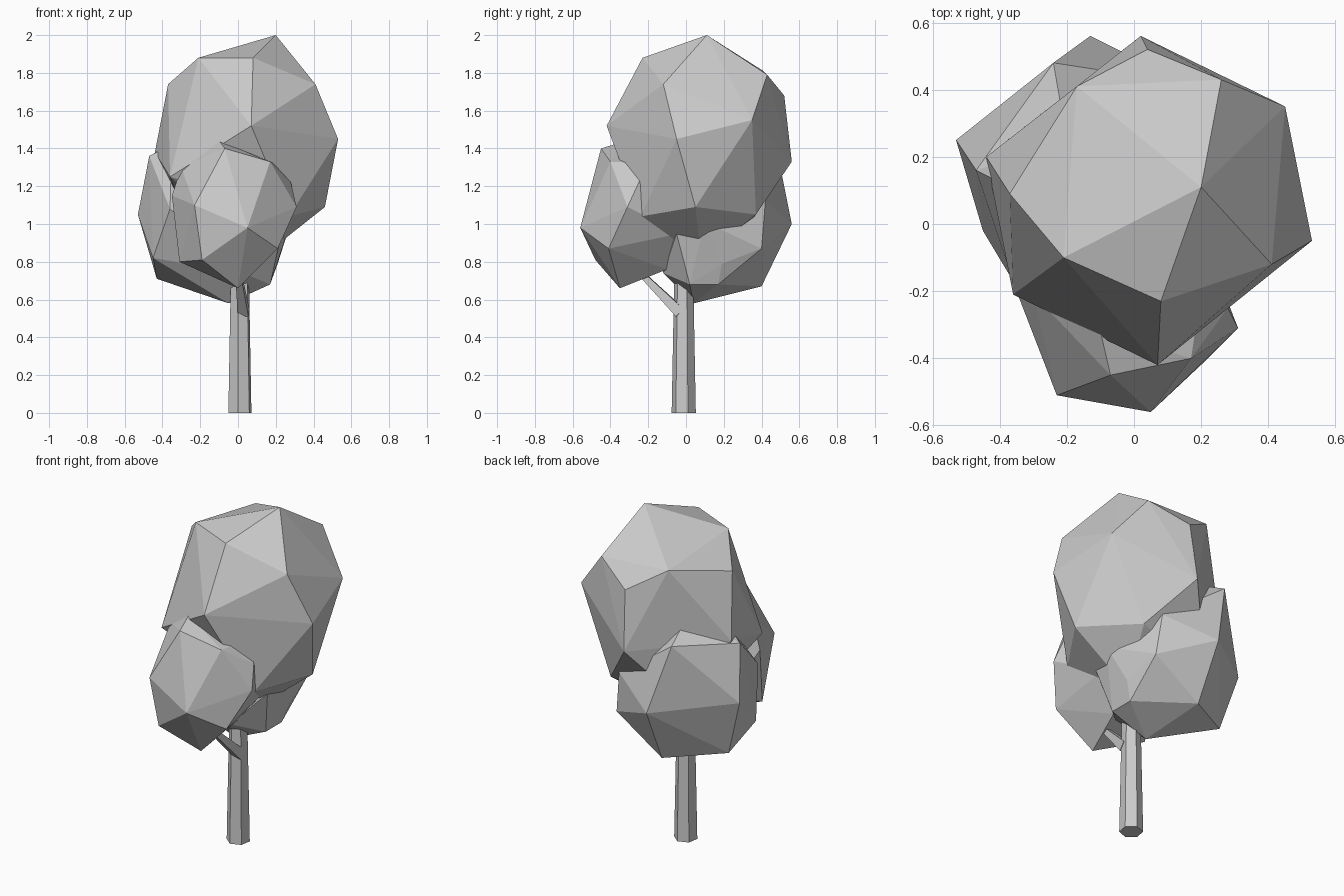
import bpy
import bmesh
from math import radians
from mathutils import Vector, Matrix

default_cube = bpy.data.objects.get("Cube")
if default_cube:
    bpy.data.objects.remove(default_cube, do_unlink=True)


def make_material(name, colour):
    material = bpy.data.materials.new(name)
    material.use_nodes = True
    material.diffuse_color = colour
    shader = material.node_tree.nodes["Principled BSDF"]
    shader.inputs["Base Color"].default_value = colour
    return material


grey = make_material("plain grey", (0.6, 0.6, 0.6, 1))


def finish(name, mesh_builder):
    """Turn a bmesh into a flat shaded object."""
    bmesh.ops.recalc_face_normals(mesh_builder, faces=mesh_builder.faces)
    mesh = bpy.data.meshes.new(name)
    mesh_builder.to_mesh(mesh)
    mesh_builder.free()
    mesh.materials.append(grey)
    thing = bpy.data.objects.new(name, mesh)
    bpy.context.collection.objects.link(thing)
    return thing


def faceted_clump(name, corners):
    """Wrap a convex faceted skin around a few corner points."""
    builder = bmesh.new()
    for corner in corners:
        builder.verts.new(corner)
    hull = bmesh.ops.convex_hull(builder, input=builder.verts)
    loose = {item for item in hull["geom_interior"] + hull["geom_unused"]
             if isinstance(item, bmesh.types.BMVert)}
    bmesh.ops.delete(builder, geom=list(loose), context="VERTS")
    return finish(name, builder)


def tapered_limb(name, start, end, start_radius, end_radius, sides, turn):
    """Build a straight tapered limb between two points."""
    start, end = Vector(start), Vector(end)
    axis = end - start
    aim = axis.to_track_quat("Z", "Y").to_matrix().to_4x4()
    place = Matrix.Translation((start + end) / 2) @ aim
    builder = bmesh.new()
    bmesh.ops.create_cone(builder, cap_ends=True, segments=sides,
                          radius1=start_radius, radius2=end_radius,
                          depth=axis.length,
                          matrix=place @ Matrix.Rotation(turn, 4, "Z"))
    return finish(name, builder)


# Trunk and the square branch that forks off its front
tapered_limb("trunk", (.01, -.012, 0), (.01, -.012, .78), .065, .05, 6,
             radians(50))
tapered_limb("front_branch", (.03, -.03, .53), (0, -.25, .75), .04, .02, 4,
             radians(45))

# Tall upper crown
faceted_clump("upper_crown", [
    (.2, .11, 2), (-.21, -.1, 1.88), (.08, -.23, 1.88), (.41, -.12, 1.74),
    (-.37, .09, 1.74), (.26, .43, 1.79), (.04, .52, 1.68), (-.17, .41, 1.81),
    (.45, .35, 1.55), (.53, -.05, 1.45), (.07, -.42, 1.52), (.02, .56, 1.33),
    (-.44, .2, 1.38), (-.36, -.21, 1.25), (.46, .05, 1.09), (.24, .37, 1.05),
    (.27, -.24, 1.04), (.12, .08, .82), (-.25, .3, .95)])

# Small clump at the front
faceted_clump("front_clump", [
    (.05, -.56, .98), (-.23, -.51, 1.1), (-.07, -.45, 1.4), (.17, -.4, 1.33),
    (.31, -.31, 1.09), (.28, -.25, 1.22), (.21, -.41, .87), (0, -.35, .66),
    (-.19, -.48, .81), (-.31, -.28, .8), (-.35, -.2, 1.15), (-.1, -.32, 1.44),
    (.06, -.1, .76), (-.2, -.1, .85), (.2, -.03, .95), (.2, -.2, 1.32),
    (-.3, -.21, 1.3)])

# Low clump at the back
faceted_clump("back_clump", [
    (-.13, .56, 1), (-.24, .48, 1.4), (-.53, .25, 1.05), (-.47, .16, 1.36),
    (-.45, -.02, .82), (-.43, .21, .71), (-.12, .4, .67), (.18, .4, .87),
    (.21, .19, .79), (.17, .02, .68), (-.05, .04, .58), (.28, .1, 1.01),
    (.15, .42, 1.12), (-.36, -.17, 1.08), (-.2, .25, 1.51), (-.35, .1, 1.42),
    (.03, -.12, .74), (.23, -.05, .95), (.17, .17, .68)])
